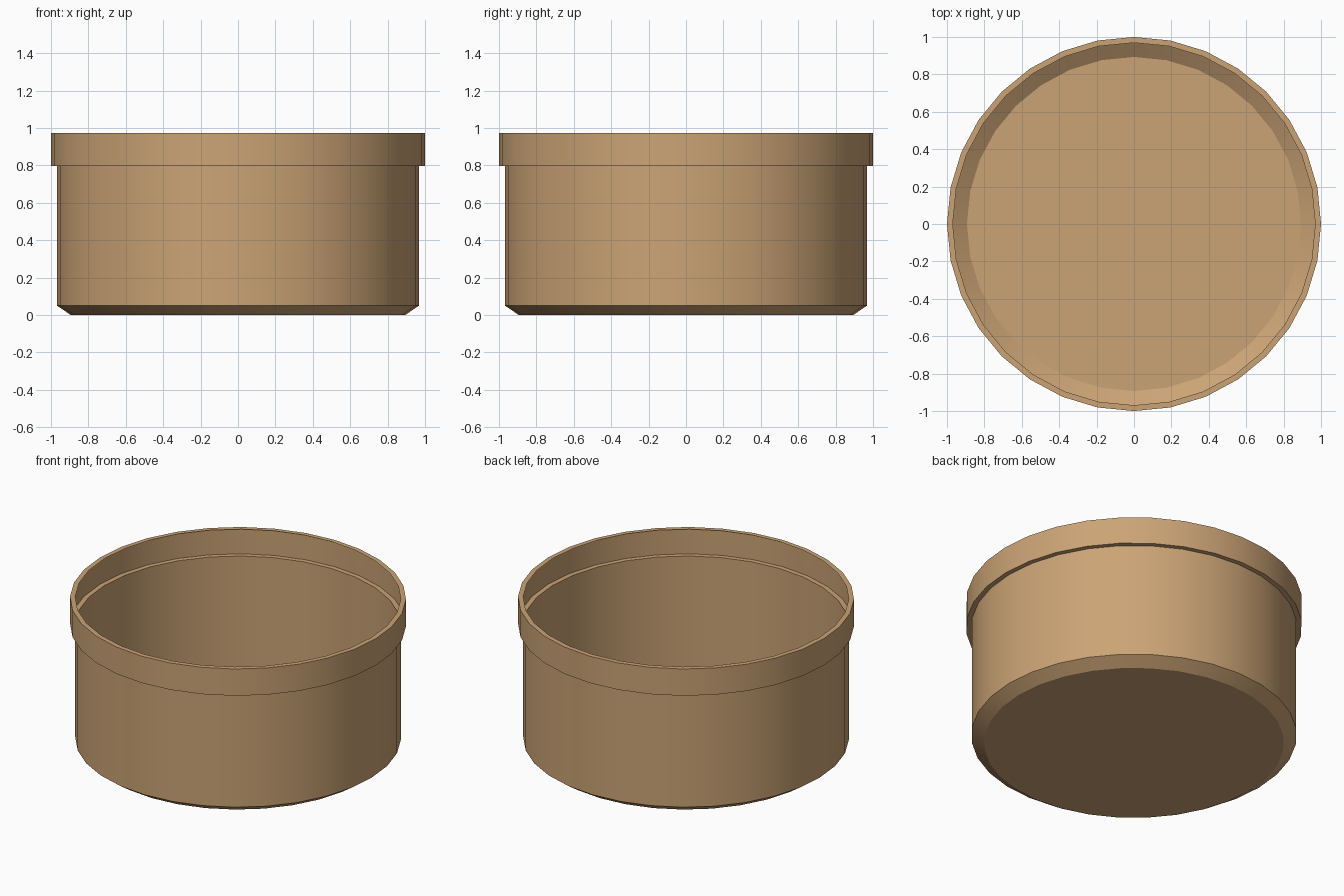
import bpy, bmesh, math

if "Cube" in bpy.data.objects:
    bpy.data.objects.remove(bpy.data.objects["Cube"])

SIDES = 32

# Cross-section (radius, height): chamfered base, wall, step out, rim, inturned top
PROFILE = [(0.893, 0.0), (0.969, 0.051), (0.969, 0.797),
           (1.0, 0.797), (1.0, 0.973), (0.969, 0.973)]


def ring(bm, r, z):
    return [bm.verts.new((r * math.cos(2 * math.pi * i / SIDES),
                          r * math.sin(2 * math.pi * i / SIDES), z))
            for i in range(SIDES)]


# Thin-walled open tub, lathed from the cross-section
bm = bmesh.new()
rings = [ring(bm, r, z) for r, z in PROFILE]
for low, high in zip(rings, rings[1:]):
    for i in range(SIDES):
        j = (i + 1) % SIDES
        bm.faces.new((low[i], low[j], high[j], high[i]))

# Flat floor
bm.faces.new(rings[0][::-1])

mesh = bpy.data.meshes.new("round_tub")
bm.to_mesh(mesh)
bm.free()
tub = bpy.data.objects.new("round_tub", mesh)
bpy.context.collection.objects.link(tub)

# Tan colour
tan = bpy.data.materials.new("tan")
tan.diffuse_color = (0.60, 0.37, 0.18, 1)
tan.use_nodes = True
tan.node_tree.nodes["Principled BSDF"].inputs["Base Color"].default_value = tan.diffuse_color
mesh.materials.append(tan)

# Smooth round walls with crisp steps
bpy.context.view_layer.objects.active = tub
tub.select_set(True)
bpy.ops.object.shade_smooth_by_angle(angle=math.radians(30))
